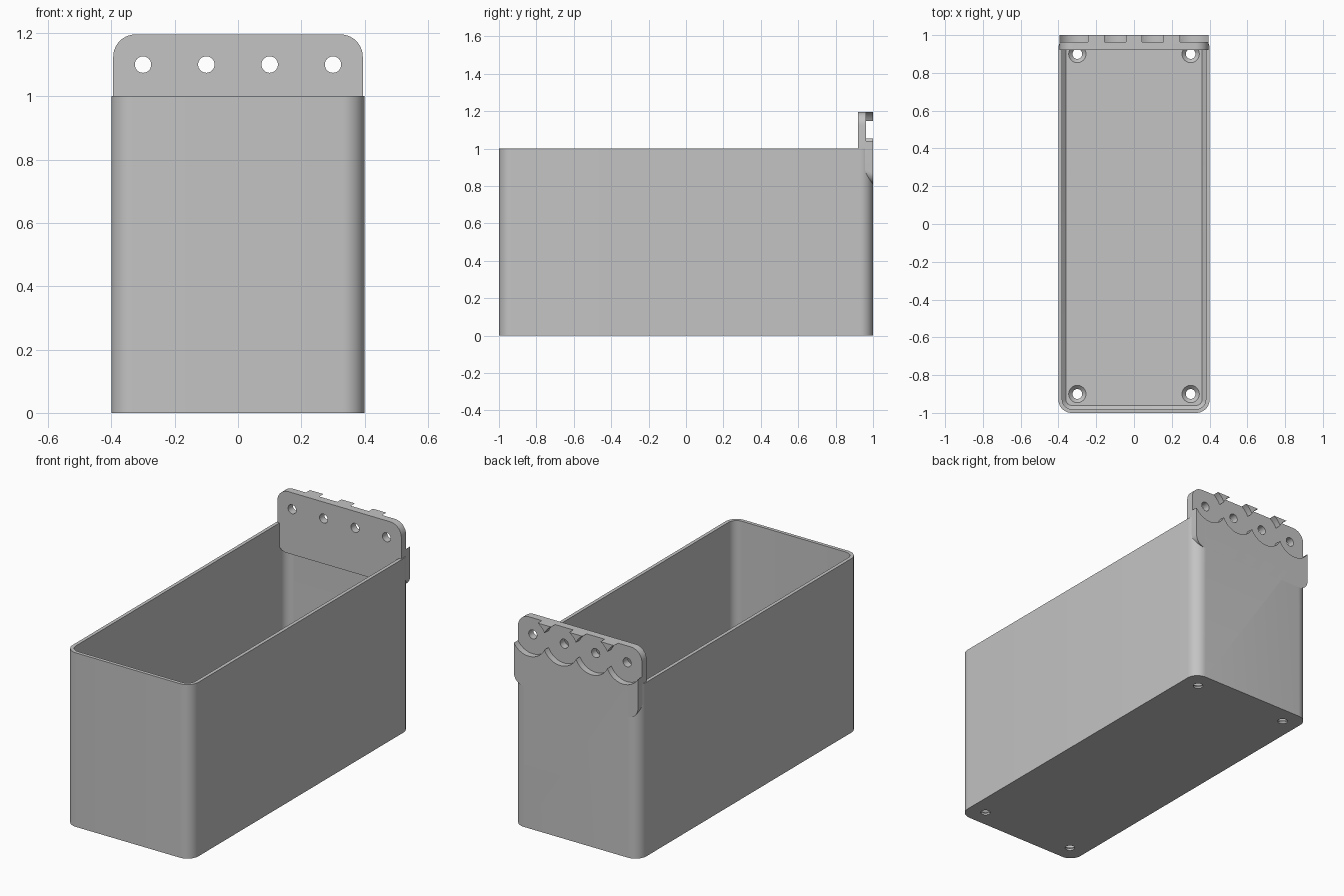
import bpy
import bmesh
from math import sin, cos, pi, radians

cube = bpy.data.objects.get("Cube")
if cube:
    bpy.data.objects.remove(cube, do_unlink=True)

GREY = (0.55, 0.55, 0.55, 1)
grey = bpy.data.materials.new("light_grey_plastic")
grey.use_nodes = True
grey.diffuse_color = GREY
grey.node_tree.nodes["Principled BSDF"].inputs["Base Color"].default_value = GREY


def rounded_rect(half_u, v0, v1, r_low, r_high, steps=10):
    """Outline of a rectangle with separate lower and upper corner radii."""
    corners = [(1, v1, r_high), (-1, v1, r_high), (-1, v0, r_low), (1, v0, r_low)]
    pts = []
    for i, (side, v, r) in enumerate(corners):
        cu = side * (half_u - r)
        cv = v - r if v == v1 else v + r
        for k in range(steps + 1):
            a = (i + k / steps) * pi / 2
            pts.append((cu + r * cos(a), cv + r * sin(a)))
    return pts


def circle(cu, cv, r, n=32):
    return [(cu + r * cos(2 * pi * k / n), cv + r * sin(2 * pi * k / n))
            for k in range(n)]


def loft(name, rings, upright=False):
    """Closed solid through (outline, depth) rings; upright runs along y."""
    bm = bmesh.new()
    loops = []
    for pts, w in rings:
        loops.append([bm.verts.new((u, w, v) if upright else (u, v, w))
                      for u, v in pts])
    for a, b in zip(loops, loops[1:]):
        for i in range(len(a)):
            j = (i + 1) % len(a)
            bm.faces.new((a[i], a[j], b[j], b[i]))
    bm.faces.new(loops[0][::-1])
    bm.faces.new(loops[-1])
    bmesh.ops.recalc_face_normals(bm, faces=bm.faces[:])
    mesh = bpy.data.meshes.new(name)
    bm.to_mesh(mesh)
    bm.free()
    mesh.materials.append(grey)
    ob = bpy.data.objects.new(name, mesh)
    bpy.context.collection.objects.link(ob)
    return ob


def activate(ob):
    bpy.ops.object.select_all(action='DESELECT')
    ob.select_set(True)
    bpy.context.view_layer.objects.active = ob


def cut(cutter, *targets):
    cutter.hide_render = True
    for ob in targets:
        activate(ob)
        mod = ob.modifiers.new("cut", 'BOOLEAN')
        mod.operation = 'DIFFERENCE'
        mod.solver = 'EXACT'
        mod.object = cutter
        bpy.ops.object.modifier_apply(modifier=mod.name)
    bpy.data.objects.remove(cutter, do_unlink=True)


# Open bin with rounded vertical corners
FLOOR, WALL = 0.03, 0.02
outer = rounded_rect(0.4, -1, 1, 0.07, 0.07)
bin_shell = loft("bin_shell", [(outer, 0), (outer, 1)])

# Hollow inside, with a bevel where the walls meet the floor
low = rounded_rect(0.36, -0.96, 0.96, 0.03, 0.03)
high = rounded_rect(0.4 - WALL, -1 + WALL, 1 - WALL, 0.05, 0.05)
cut(loft("hollow", [(low, FLOOR), (high, FLOOR + 0.02), (high, 1.1)]), bin_shell)

# Countersunk floor holes
for x in (-0.3, 0.3):
    for y in (-0.9, 0.9):
        small, large = circle(x, y, 0.026), circle(x, y, 0.046)
        cut(loft("countersink", [(small, -0.02), (small, 0.01),
                                 (large, FLOOR), (large, 0.1)]), bin_shell)

# Hanging plate at the back, its underside rising towards the inside
front = rounded_rect(0.394, 0.81, 1.195, 0.06, 0.07)
plate = loft("mounting_plate", [(front, 0.92), (front, 1)], upright=True)
for v in plate.data.vertices:
    if v.co.z < 0.9 and v.co.y < 0.95:
        v.co.z += 0.03

# Screw holes and overlapping round recesses in the rear face
for x in (-0.3, -0.1, 0.1, 0.3):
    hole = circle(x, 1.1, 0.026)
    cut(loft("screw_hole", [(hole, 0.85), (hole, 1.1)], upright=True), plate)
    recess = circle(x, 1.1, 0.111, 48)
    cut(loft("recess", [(recess, 0.963), (recess, 1.1)], upright=True),
        plate, bin_shell)

for ob in (bin_shell, plate):
    activate(ob)
    bpy.ops.object.shade_smooth_by_angle(angle=radians(30))
